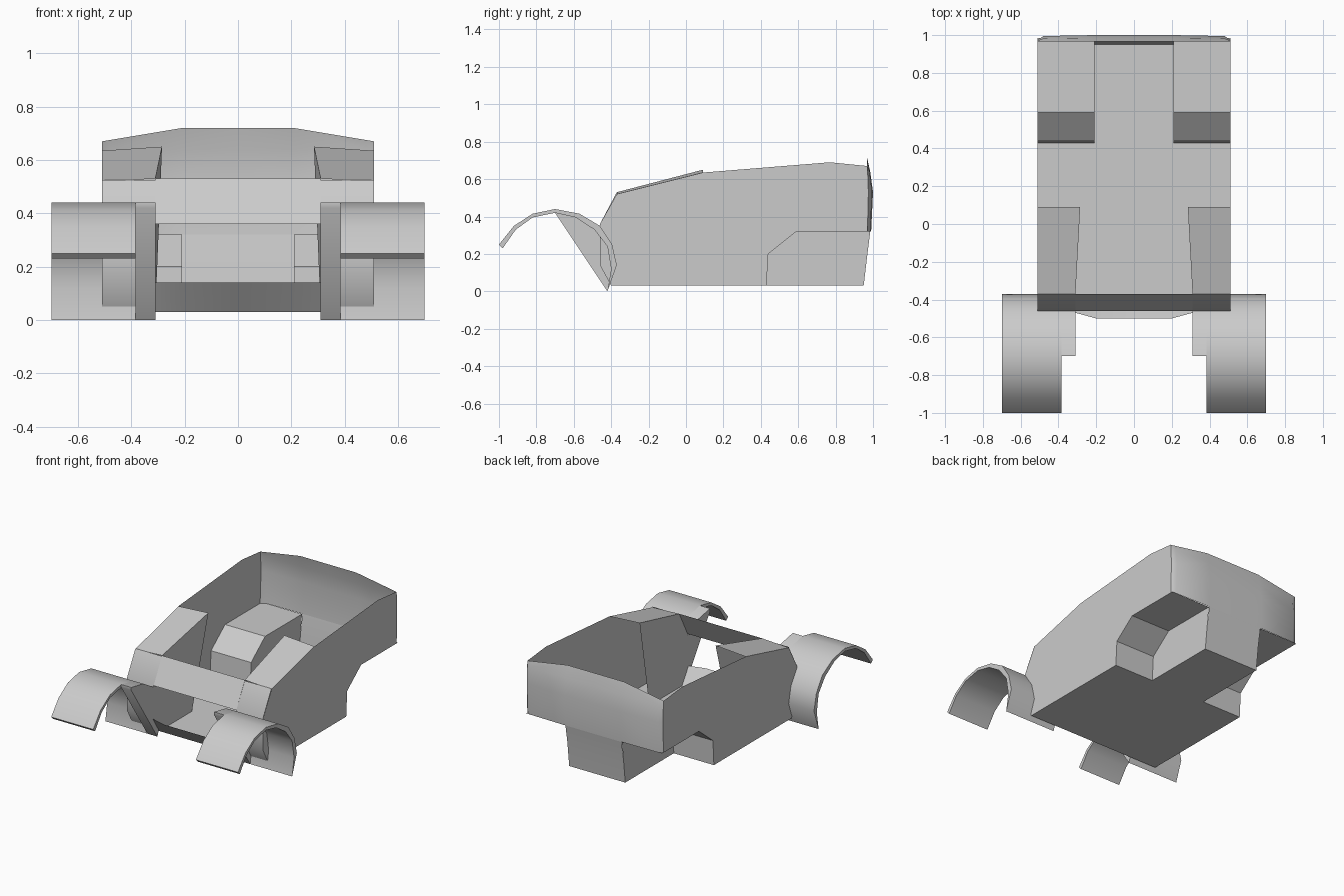
import bpy

if "Cube" in bpy.data.objects:
    bpy.data.objects.remove(bpy.data.objects["Cube"])

def make(name, verts, faces):
    """Build the right half of a part and mirror it to the left."""
    me = bpy.data.meshes.new(name)
    me.from_pydata(verts, [], faces)
    ob = bpy.data.objects.new(name, me)
    bpy.context.collection.objects.link(ob)
    m = ob.modifiers.new("mirror", 'MIRROR')
    m.use_clip = True
    m.merge_threshold = 0.001
    bpy.ops.object.select_all(action='DESELECT')
    ob.select_set(True)
    bpy.context.view_layer.objects.active = ob
    bpy.ops.object.shade_smooth_by_angle(angle=0.6)
    return ob

def panel(name, x, profile):
    """Flat upright panel at x from a (y, z) profile."""
    return make(name, [(x, y, z) for y, z in profile], [list(range(len(profile)))])

def sheet(name, rows):
    """Skin a grid of points row by row."""
    n = len(rows[0])
    faces = [(r * n + i, r * n + i + 1, (r + 1) * n + i + 1, (r + 1) * n + i)
             for r in range(len(rows) - 1) for i in range(n - 1)]
    return make(name, [p for row in rows for p in row], faces)

def prism(name, x0, x1, profile):
    """Solid extrusion of a (y, z) profile along x."""
    n = len(profile)
    v = [(x, y, z) for x in (x0, x1) for y, z in profile]
    f = [list(range(n))[::-1], list(range(n, 2 * n))]
    f += [(i, (i + 1) % n, n + (i + 1) % n, n + i) for i in range(n)]
    return make(name, v, f)

W, C, P = 0.51, 0.21, 0.31      # body half width, tail half width, opening half width

# body sides with the rear wheel cutout
panel("body_side", W, [(-.40, .03), (-.46, .14), (-.46, .36), (-.37, .52), (.09, .635),
                       (.77, .69), (.97, .67), (.975, .53), (.97, .32),
                       (.59, .32), (.44, .20), (.43, .03)])

# rear wall: crowned upper shell and narrower lower tail
cols = [(0, 0, .72), (C, 0, .72), (.48, .005, .675), (W, .025, .67)]
sheet("rear_wall", [[(x, y - d * k, top if z is None else z) for x, d, top in cols]
                    for y, z, k in ((.967, None, 0), (.985, .64, .6), (1.0, .53, 1), (.99, .32, 1))])
sheet("tail_panel", [[(0, y, z), (C, y, z)] for y, z in ((.99, .32), (.97, .20), (.95, .03))])

# floor
make("floor", [(0, -.40, .03), (W, -.40, .03), (W, .43, .03), (C, .43, .03),
               (C, .95, .03), (0, .95, .03)], [(0, 1, 2, 3, 4, 5)])

# rear wheel wells
well = [(.43, .03), (.44, .20), (.59, .32), (.985, .32)]
sheet("wheel_well_top", [[(C, y, z), (W, y, z)] for y, z in well])
panel("wheel_well_wall", C, well + [(.97, .20), (.95, .03)])

# front: panel over the opening, lip below it, corners beside it
sheet("front_panel", [[(0, y, z), (P, y, z)] for y, z in ((-.37, .53), (-.46, .36))])
sheet("front_lip", [[(0, -.50, .14), (.20, -.50, .14), (P, -.47, .14)],
                    [(0, -.40, .03), (.20, -.40, .03), (P, -.40, .03)]])
sheet("front_corner", [[(P, y, z), (W, y, z)]
                       for y, z in ((-.37, .525), (-.46, .36), (-.46, .14), (-.40, .03))])

# sloping side decks and their inner walls
sheet("side_deck", [[(P, -.37, .53), (W, -.37, .52)], [(.285, .09, .65), (W, .09, .635)]])
make("inner_wall", [(.285, .09, .65), (P, -.37, .53), (P, -.46, .36), (P, -.46, .14),
                    (P, -.40, .03), (P, -.05, .03)], [(0, 1, 2, 3, 4, 5)])

# front fenders
outer = [(-1.0, .25), (-.92, .35), (-.82, .415), (-.70, .44), (-.57, .415),
         (-.46, .35), (-.395, .25), (-.37, .14), (-.42, 0)]
inner = [(-.40, .12), (-.42, .24), (-.49, .33), (-.59, .395), (-.70, .42),
         (-.82, .395), (-.91, .33), (-.98, .23)]
prism("fender", .385, .70, outer + inner)
prism("fender_bracket", .31, .385, outer[3:] + [(-.70, .42)])
